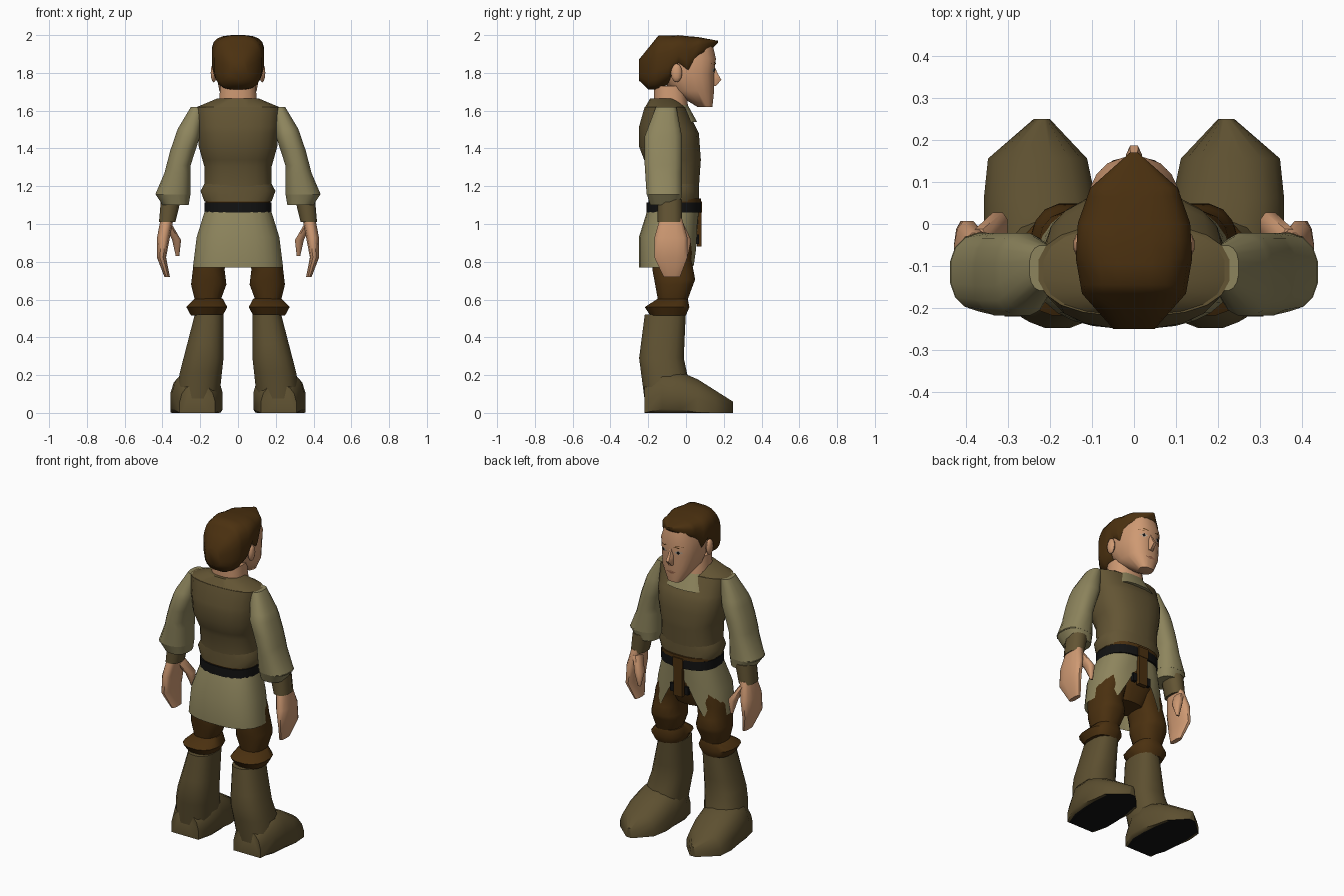
import bpy, bmesh, math
from mathutils import Vector
from mathutils.bvhtree import BVHTree

if "Cube" in bpy.data.objects:
    bpy.data.objects.remove(bpy.data.objects["Cube"])


def material(name, red, green, blue):
    mat = bpy.data.materials.new(name)
    mat.use_nodes = True
    mat.diffuse_color = (red, green, blue, 1)
    shader = mat.node_tree.nodes["Principled BSDF"]
    shader.inputs["Base Color"].default_value = (red, green, blue, 1)
    shader.inputs["Roughness"].default_value = 0.9
    return mat


skin = material("skin", .62, .32, .17)
brown = material("dark_brown", .07, .03, .005)
olive = material("olive_brown", .125, .09, .034)
leather = material("boot_leather", .11, .08, .03)
linen = material("light_olive", .27, .235, .11)
black = material("black", .006, .006, .006)
lip = material("lip", .32, .13, .07)
eye_white = material("eye_white", .45, .4, .33)


def finish(name, bm, materials, mirror=False):
    mesh = bpy.data.meshes.new(name)
    bm.to_mesh(mesh)
    bm.free()
    part = bpy.data.objects.new(name, mesh)
    bpy.context.collection.objects.link(part)
    for mat in materials:
        mesh.materials.append(mat)
    if mirror:
        part.modifiers.new("Mirror", "MIRROR").use_mirror_merge = False
    bpy.ops.object.select_all(action="DESELECT")
    part.select_set(True)
    bpy.context.view_layer.objects.active = part
    bpy.ops.object.shade_smooth_by_angle(angle=math.radians(50))
    return part


def sample(values, u):
    """Read an evenly spaced profile at u, from its start to its end."""
    place = u * (len(values) - 1)
    i = min(int(place), max(len(values) - 2, 0))
    following = values[min(i + 1, len(values) - 1)]
    return values[i] + (following - values[i]) * (place - i)


def signed_power(value, power):
    return math.copysign(abs(value) ** power, value)


def loft(name, mat, span, outer, high, low, inner=None, axis="z", sides=16,
         squareness=2.5, mirror=False, shape=None, caps=True, sole=None):
    """Skin rounded sections whose four edges each follow their own profile."""
    inner = inner or [-value for value in outer]
    profiles = (outer, inner, high, low)
    stops = sorted({round(k / (len(p) - 1), 4)
                    for p in profiles if len(p) > 1 for k in range(len(p))} | {0, 1})
    bm = bmesh.new()
    loops = []
    for u in stops:
        right, left, top, bottom = (sample(p, u) for p in profiles)
        along = sample(span, u)
        loop = []
        for i in range(sides):
            angle = math.tau * (i + .5) / sides
            x = signed_power(math.cos(angle), 2 / squareness)
            b = signed_power(math.sin(angle), 2 / squareness)
            x = (left + right + (right - left) * x) / 2
            b = (top + bottom + (top - bottom) * b) / 2
            point = Vector((x, b, along) if axis == "z" else (x, along, b))
            if shape:
                shape(point)
            loop.append(bm.verts.new(point))
        loops.append(loop)
    for near, far in zip(loops, loops[1:]):
        for i in range(sides):
            j = (i + 1) % sides
            bm.faces.new((near[i], near[j], far[j], far[i]))
    if caps:
        bm.faces.new(loops[0])
        bm.faces.new(loops[-1])
    bmesh.ops.recalc_face_normals(bm, faces=bm.faces)
    materials = [mat]
    if sole:
        materials.append(sole)
        for face in bm.faces:
            face.material_index = int(all(v.co.z < .001 for v in face.verts))
    return finish(name, bm, materials, mirror)


def solid(name, mat, centre, size, ball=False, mirror=False):
    """A box, or an ellipsoid, of the given full size."""
    bm = bmesh.new()
    if ball:
        bmesh.ops.create_uvsphere(bm, u_segments=10, v_segments=6, radius=.5)
    else:
        bmesh.ops.create_cube(bm, size=1)
    bmesh.ops.scale(bm, vec=size, verts=bm.verts)
    bmesh.ops.translate(bm, vec=centre, verts=bm.verts)
    finish(name, bm, [mat], mirror)


# Head, nose, ears and neck
head = loft("head", skin, span=(1.62, 1.96), outer=[.045, .1, .115, .118, .09],
            high=[.14, .15, .15, .16, .14], low=[.06, -.08, -.15, -.18, -.15], sides=20)
loft("nose", skin, span=(1.73, 1.83), outer=[.02, .02, .01],
     high=[.16, .19, .17, .155], low=[.1], sides=8)
solid("ear", skin, centre=(.128, -.05, 1.8), size=(.035, .06, .1), ball=True, mirror=True)
loft("neck", skin, span=(1.55, 1.73), outer=[.11, .095], high=[.02, 0], low=[-.17])

# Hair swept to a point over the forehead
loft("hair", brown, span=(-.25, .17), outer=[.05, .125, .14, .135, .105, .01],
     high=[1.87, 2, 2, 1.99, 1.97],
     low=[1.76, 1.71, 1.71, 1.74, 1.83, 1.78, 1.87, 1.91, 1.96],
     axis="y", sides=20, squareness=3)

# Painted face details laid onto the head surface
tree = BVHTree.FromPolygons([v.co for v in head.data.vertices],
                            [list(f.vertices) for f in head.data.polygons])


def face_plate(name, mat, x, z, width, height, lift=.004, mirror=True):
    """A diamond pressed onto the face."""
    bm = bmesh.new()
    verts = []
    for dx, dz in ((1, 0), (0, 1), (-1, 0), (0, -1)):
        start = Vector((x + dx * width / 2, 1, z + dz * height / 2))
        hit = tree.ray_cast(start, Vector((0, -1, 0)))[0]
        verts.append(bm.verts.new(hit + Vector((0, lift, 0))))
    face = bm.faces.new(verts)
    face.normal_update()
    if face.normal.y < 0:
        face.normal_flip()
    finish(name, bm, [mat], mirror)


face_plate("eye", eye_white, x=.05, z=1.815, width=.045, height=.025)
face_plate("iris", black, x=.05, z=1.815, width=.02, height=.025, lift=.006)
face_plate("eyebrow", brown, x=.05, z=1.85, width=.06, height=.016)
face_plate("mouth", lip, x=0, z=1.685, width=.07, height=.02, mirror=False)

# Vest, its shoulders and lower edge, and the shirt collar at the throat
loft("vest", olive, span=(1.2, 1.62), outer=[.18, .18, .21, .22, .23],
     high=[.07, .08, .07, 0], low=[-.2, -.21, -.25, -.25, -.22], sides=20)
loft("vest_shoulders", olive, span=(1.615, 1.665), outer=[.23, .11],
     high=[0, -.05], low=[-.22, -.19], sides=20)
loft("vest_hem", olive, span=(1.12, 1.23), outer=[.18, .2, .17],
     high=[.07], low=[-.2], sides=20)
loft("collar", linen, span=(1.54, 1.63), outer=[.13, .09], high=[.06, .01], low=[-.1])

# Belt, brown trim and buckle
loft("belt", black, span=(1.06, 1.115), outer=[.18], high=[.08], low=[-.21], sides=20)
loft("belt_trim", brown, span=(1.11, 1.135), outer=[.175], high=[.08], low=[-.2], sides=20)
solid("buckle", brown, centre=(0, .07, 1.09), size=(.07, .03, .06))


# Tunic skirt, parted in the middle on the face side
def part_hem(point):
    if point.y > 0:
        openness = max(0, 1 - abs(point.x) / .15)
        point.z += (1.09 - point.z) * .85 * openness


loft("tunic_skirt", linen, span=(.77, 1.09), outer=[.24, .22, .17], high=[.06, .07],
     low=[-.25, -.25, -.2], sides=28, shape=part_hem, caps=False)

# Breeches, gathered below the knee
loft("breeches_seat", brown, span=(.8, 1.08), outer=[.1, .18, .16],
     high=[0, .06, .06], low=[-.16])
solid("front_flap", brown, centre=(0, .07, .98), size=(.06, .025, .2))
solid("pouch", black, centre=(.05, .06, .92), size=(.025, .02, .05), mirror=True)
loft("breeches_thigh", brown, span=(.6, .92), outer=[.23, .25, .24, .23, .2],
     inner=[.09, .06, .07, .05, .03], high=[.01, .05, .03, .04],
     low=[-.15, -.18, -.18], mirror=True)
loft("breeches_cuff", brown, span=(.515, .605), outer=[.25, .275, .23],
     inner=[.08, .055, .08], high=[0, .02, .01], low=[-.19, -.22, -.15], mirror=True)


# Boots: shaft, then foot with a flat black sole
def flatten(point):
    point.z = max(point.z, 0)


loft("boot_shaft", leather, span=(.06, .52), outer=[.33, .31, .27, .23],
     inner=[.1, .075, .075], high=[.04, -.01, 0], low=[-.22, -.25, -.22], mirror=True)
loft("boot_foot", leather, span=(-.22, .25), outer=[.31, .35, .36, .36, .35, .24],
     inner=[.12, .08, .08, .09, .11, .2], high=[.15, .23, .22, .18, .12, .06],
     low=[-.1], axis="y", mirror=True, shape=flatten, sole=black)

# Arms: full sleeve with a flared end, cuff, hand and thumb
loft("sleeve", linen, span=(1.155, 1.62), outer=[.44, .39, .36, .32, .25],
     inner=[.25, .25, .2, .18], high=[-.02, -.02, -.02, -.05],
     low=[-.21, -.22, -.22, -.16], mirror=True)
loft("sleeve_end", linen, span=(1.1, 1.16), outer=[.4, .44], inner=[.26, .25],
     high=[-.03, -.02], low=[-.19, -.21], mirror=True)
loft("cuff", olive, span=(1.01, 1.13), outer=[.42, .41], inner=[.33, .3],
     high=[-.02], low=[-.15], sides=10, mirror=True)
loft("hand", skin, span=(.72, 1.03), outer=[.39, .43, .43, .41],
     inner=[.36, .38, .36, .34], high=[-.03, .01, .01, -.02],
     low=[-.12, -.17, -.17, -.14], sides=12, mirror=True)
loft("thumb", skin, span=(.83, 1), outer=[.33, .35, .39], inner=[.31, .3, .35],
     high=[.01, .03, -.01], low=[0, -.04, -.09], sides=8, mirror=True)
